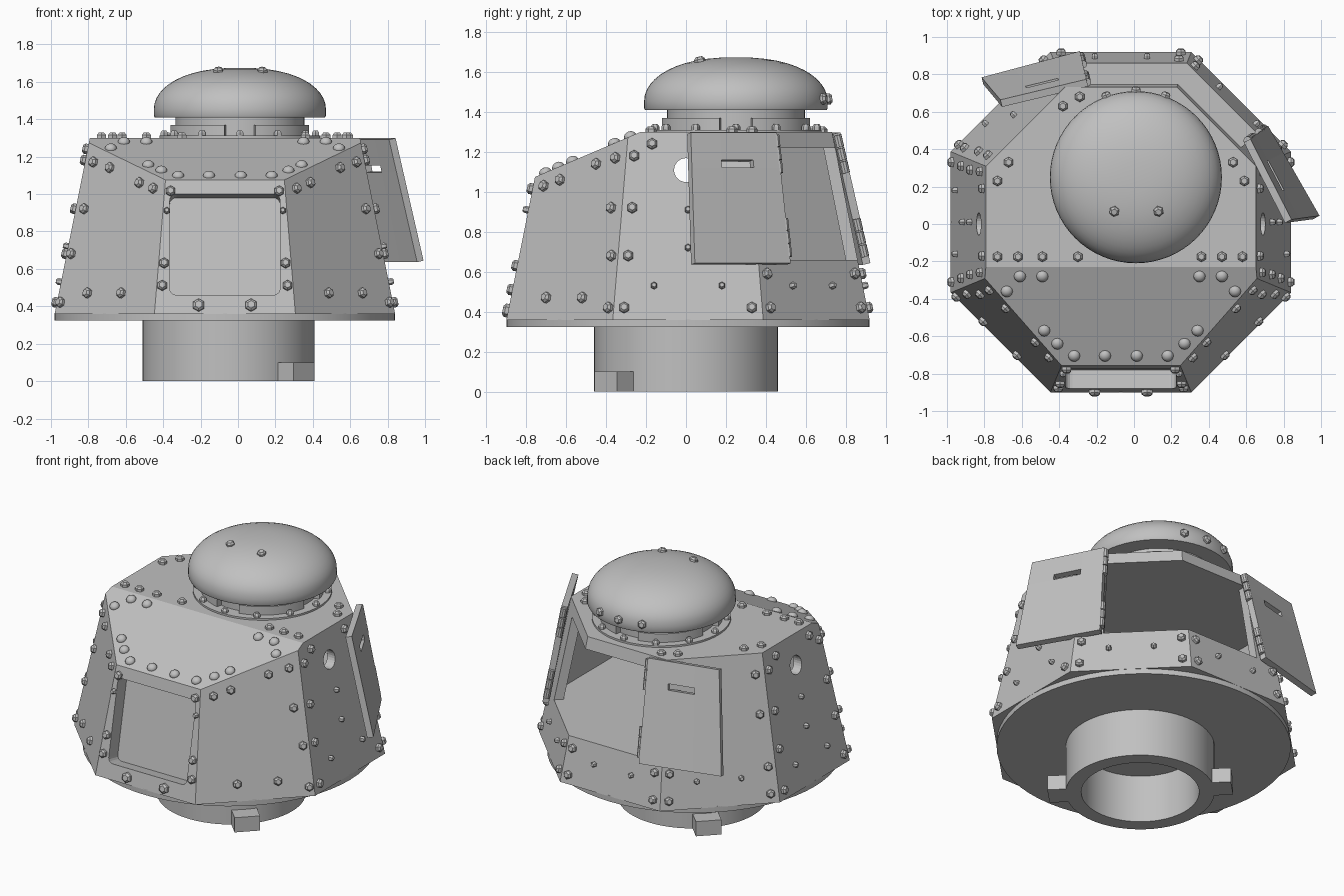
import bpy, bmesh, math
from mathutils import Vector, Matrix

cube = bpy.data.objects.get("Cube")
if cube:
    bpy.data.objects.remove(cube, do_unlink=True)

steel = bpy.data.materials.new("steel grey")
steel.use_nodes = True
GREY = (0.53, 0.53, 0.53, 1)
steel.diffuse_color = GREY
steel.node_tree.nodes["Principled BSDF"].inputs["Base Color"].default_value = GREY

CX, CY = -0.07, 0.01          # centre of the octagonal hull
BASE, ROOF, TILT = 0.36, 1.30, 0.2
DOME = (0.01, 0.25)


def apothem(z):
    return 0.91 - TILT * (z - BASE)


def finish(name, bm, smooth=False):
    bmesh.ops.recalc_face_normals(bm, faces=bm.faces)
    mesh = bpy.data.meshes.new(name)
    bm.to_mesh(mesh)
    bm.free()
    mesh.materials.append(steel)
    ob = bpy.data.objects.new(name, mesh)
    bpy.context.collection.objects.link(ob)
    bpy.ops.object.select_all(action="DESELECT")
    ob.select_set(True)
    bpy.context.view_layer.objects.active = ob
    if smooth:
        bpy.ops.object.shade_smooth_by_angle(angle=math.radians(35))
    return ob


def cut(ob, cutter):
    cutter.hide_render = True
    mod = ob.modifiers.new("cut", "BOOLEAN")
    mod.operation, mod.solver, mod.object = "DIFFERENCE", "EXACT", cutter
    bpy.context.view_layer.objects.active = ob
    bpy.ops.object.modifier_apply(modifier=mod.name)
    bpy.data.objects.remove(cutter, do_unlink=True)


def slice_off(bm, point, normal):
    res = bmesh.ops.bisect_plane(bm, geom=bm.verts[:] + bm.edges[:] + bm.faces[:],
                                 plane_co=point, plane_no=normal, clear_outer=True)
    edges = [e for e in res["geom_cut"] if isinstance(e, bmesh.types.BMEdge)]
    bmesh.ops.edgeloop_fill(bm, edges=edges)


def octagon(z0, z1, inset, drop):
    """Tapered octagon with the sloping front roof sliced off."""
    bm = bmesh.new()
    k = 1 / math.cos(math.pi / 8)
    place = Matrix.Translation((CX, CY, (z0 + z1) / 2)) @ Matrix.Rotation(math.pi / 8, 4, "Z")
    bmesh.ops.create_cone(bm, cap_ends=True, segments=8, radius1=(apothem(z0) - inset) * k,
                          radius2=(apothem(z1) - inset) * k, depth=z1 - z0, matrix=place)
    slice_off(bm, (0, -0.23, ROOF - drop), (0, -0.23, 0.54))
    return bm


def prism(name, outline, z0, z1):
    bm = bmesh.new()
    face = bm.faces.new([bm.verts.new((x, y, z0)) for x, y in outline])
    ext = bmesh.ops.extrude_face_region(bm, geom=[face])["geom"]
    bmesh.ops.translate(bm, vec=(0, 0, z1 - z0),
                        verts=[v for v in ext if isinstance(v, bmesh.types.BMVert)])
    if not any(len(f.verts) == len(outline) and f.calc_center_median().z < z0 + 0.001
               for f in bm.faces):
        bm.faces.new([v for v in bm.verts if v.co.z < z0 + 0.001])
    return finish(name, bm)


def lathe(name, profile, centre, closed=False, start=0.0, sweep=math.tau, steps=64):
    bm = bmesh.new()
    full = sweep > math.tau - 0.01
    rings = []
    for i in range(steps if full else steps + 1):
        a = start + sweep * i / steps
        rings.append([bm.verts.new((centre[0] + r * math.cos(a), centre[1] + r * math.sin(a), z))
                      for r, z in profile])
    n = len(profile)
    for i in range(steps):
        p, q = rings[i], rings[(i + 1) % len(rings)]
        for j in range(n if closed else n - 1):
            m = (j + 1) % n
            bm.faces.new((p[j], q[j], q[m], p[m]))
    if not full:
        bm.faces.new(rings[0])
        bm.faces.new(rings[-1])
    bmesh.ops.remove_doubles(bm, verts=bm.verts, dist=0.0001)
    return finish(name, bm, smooth=True)


def aim(point, normal):
    return Matrix.Translation(point) @ Vector(normal).to_track_quat("Z", "Y").to_matrix().to_4x4()


# Hull with hollow cabin, rear opening, front recess and side ports
hull = finish("hull", octagon(BASE, ROOF, 0, 0))
void = octagon(0.66, 1.22, 0.06, 0.08)
slice_off(void, (0, -0.6, 0), (0, -1, 0))
cut(hull, finish("cabin_cutter", void))
cut(hull, prism("rear_opening_cutter", [(-0.27, 0.5), (0.2, 0.2), (0.45, 0.3), (0.95, 0.75),
                                        (0.5, 1.1), (-0.27, 1.1)], 0.66, 1.22))
bm = bmesh.new()
z_mid = 0.73
box = aim((CX, CY - apothem(z_mid), z_mid), (0, -1, TILT))
bmesh.ops.create_cube(bm, size=1, matrix=box @ Matrix.Diagonal((0.59, 0.55, 0.2, 1)))
normal = Vector((0, -1, TILT)).normalized()
long_edges = [e for e in bm.edges
              if abs((e.verts[0].co - e.verts[1].co).normalized().dot(normal)) > 0.9]
bmesh.ops.bevel(bm, geom=long_edges, offset=0.035, segments=4, affect="EDGES", profile=0.5)
cut(hull, finish("front_recess_cutter", bm))
bm = bmesh.new()
bmesh.ops.create_cone(bm, cap_ends=True, segments=24, radius1=0.06, radius2=0.06, depth=2.4,
                      matrix=aim((CX, 0, 1.11), (1, 0, 0)))
cut(hull, finish("side_port_cutter", bm))

# Round base plate, mounting ring and its two lugs
lathe("base_plate", [(0, 0.325), (0.91, 0.325), (0.91, 0.365), (0, 0.365)], (CX, CY))
RING = (-0.05, 0)
lathe("mounting_ring", [(0.365, 0), (0.46, 0), (0.46, 0.33), (0.365, 0.33)], RING, closed=True)
for side, turn in (("front", -math.pi / 4), ("rear", 3 * math.pi / 4)):
    bm = bmesh.new()
    bmesh.ops.create_cube(bm, size=1, matrix=Matrix.Translation((*RING, 0.05))
                          @ Matrix.Rotation(turn, 4, "Z") @ Matrix.Translation((0.49, 0, 0))
                          @ Matrix.Diagonal((0.16, 0.16, 0.1, 1)))
    finish(side + "_ring_lug", bm)

# Cupola: flange, neck, four collar segments and domed cap
lathe("cupola_flange", [(0, 1.29), (0.43, 1.29), (0.43, 1.312), (0, 1.312)], DOME)
lathe("cupola_neck", [(0.345, 1.3), (0.345, 1.42), (0, 1.42)], DOME)
for i in range(4):
    gap = 0.22
    lathe("collar_segment", [(0.33, 1.3), (0.38, 1.3), (0.38, 1.37), (0.33, 1.37)], DOME,
          closed=True, start=i * math.pi / 2 + gap, sweep=math.pi / 2 - 2 * gap, steps=12)
cap = [(0, 1.41), (0.455, 1.41), (0.46, 1.42)]
for i in range(13):
    a = i / 12 * math.pi / 2
    cap.append((0.46 * math.cos(a) ** 0.85 if i < 12 else 0, 1.455 + 0.22 * math.sin(a)))
lathe("cupola_cap", cap, DOME)


# Open hatch doors with a vision slot, and their hinges
def door(side, hinge_top, free_top, hinge_low, free_low):
    ht, ft = Vector((*hinge_top, 1.295)), Vector((*free_top, 1.295))
    hl, fl = Vector((*hinge_low, 0.64)), Vector((*free_low, 0.64))
    bm = bmesh.new()
    grid = [[bm.verts.new(ht.lerp(ft, u).lerp(hl.lerp(fl, u), v)) for u in (0, 0.3, 0.66, 1)]
            for v in (0, 0.21, 0.27, 1)]
    for r in range(3):
        for c in range(3):
            if (r, c) != (1, 1):
                bm.faces.new((grid[r][c], grid[r][c + 1], grid[r + 1][c + 1], grid[r + 1][c]))
    ob = finish(side + "_hatch_door", bm)
    mod = ob.modifiers.new("thickness", "SOLIDIFY")
    mod.thickness, mod.offset = 0.04, 0
    bm = bmesh.new()
    for t in (0.06, 0.16, 0.26, 0.7, 0.8, 0.9):
        bmesh.ops.create_cone(bm, cap_ends=True, segments=10, radius1=0.022, radius2=0.022,
                              depth=0.06, matrix=aim(ht.lerp(hl, t), hl - ht))
    finish(side + "_hatch_hinges", bm)


door("left", (0.605, 0.445), (0.825, 0.015), (0.70, 0.515), (0.975, 0.035))
door("right", (-0.25, 0.755), (-0.71, 0.645), (-0.285, 0.905), (-0.81, 0.765))


# Hexagonal bolts on the walls
def bolt(bm, point, normal, r=0.028):
    for radius, low, high, taper in ((r, -0.005, 0.016, 1), (r, 0.016, 0.028, 0.6)):
        bmesh.ops.create_cone(bm, cap_ends=True, segments=6, radius1=radius,
                              radius2=radius * taper, depth=high - low,
                              matrix=aim(point, normal)
                              @ Matrix.Translation((0, 0, (low + high) / 2)))


def wall_bolts(name, degrees, spots, mirror=1):
    a = math.radians(degrees)
    bm = bmesh.new()
    for u, z, r in spots:
        d, u = apothem(z), u * mirror
        point = (CX + d * math.cos(a) - u * math.sin(a), CY + d * math.sin(a) + u * math.cos(a), z)
        bolt(bm, point, (math.cos(a), math.sin(a), TILT), r)
    finish(name, bm)


def both(spots):
    return [(s * u, z, r) for u, z, r in spots for s in (1, -1)]


B, S = 0.028, 0.018
front = both([(0.29, 1.015, B), (0.31, 0.91, S), (0.325, 0.63, B), (0.335, 0.51, B),
              (0.14, 0.405, 0.034)])
side = both([(0.28, 0.92, B), (0.3, 0.68, B), (0.32, 0.42, B), (0.27, 1.18, B),
             (0.18, 1.24, B), (0.17, 0.53, S)]) + [(0, 0.91, S), (0, 0.72, S)]
diagonal = [(0.26, 0.92, B), (0.31, 0.68, B), (0.145, 0.47, B), (-0.11, 0.47, B), (0.24, 1.17, B),
            (0.11, 1.14, B), (-0.13, 1.06, B), (-0.24, 1.03, B), (0.34, 0.42, B)]
rear = both([(0.32, 0.42, B), (0.31, 0.59, B), (0.14, 0.53, S)])
wall_bolts("front_bolts", -90, front)
wall_bolts("left_bolts", 0, side)
wall_bolts("right_bolts", 180, side)
wall_bolts("front_left_bolts", -45, diagonal)
wall_bolts("front_right_bolts", -135, diagonal, -1)
wall_bolts("rear_bolts", 90, rear)
wall_bolts("rear_left_bolts", 45, rear)
wall_bolts("rear_right_bolts", 135, rear + [(0.27, 0.92, B), (0.25, 1.17, B), (0, 0.9, S)])

# Round rivets on the sloping roof
bm = bmesh.new()
for u, y in ((0.42, -0.28), (0.54, -0.28), (0.61, -0.36), (0.41, -0.57), (0.34, -0.64),
             (0.25, -0.705), (0.085, -0.705)):
    for s in (1, -1):
        z = ROOF + (y + 0.23) * 0.23 / 0.54
        bmesh.ops.create_uvsphere(bm, u_segments=12, v_segments=8, radius=0.032,
                                  matrix=aim((CX + s * u, y, z), (0, -0.23, 0.54))
                                  @ Matrix.Diagonal((1, 1, 0.8, 1)))
finish("roof_rivets", bm, smooth=True)

# Bolts on the flat roof, the cupola flange and the cap
bm = bmesh.new()
for x, y in ((-0.73, -0.175), (-0.62, -0.175), (-0.49, -0.175), (-0.3, -0.175), (0.36, -0.175),
             (0.47, -0.175), (0.58, -0.175), (-0.73, 0.23), (-0.67, 0.33), (0.59, 0.23),
             (0.53, 0.33), (-0.38, 0.63), (-0.29, 0.68)):
    bolt(bm, (x, y, ROOF), (0, 0, 1))
for i in range(12):
    a = math.tau * i / 12
    bolt(bm, (DOME[0] + 0.405 * math.cos(a), DOME[1] + 0.405 * math.sin(a), 1.312), (0, 0, 1), 0.022)
finish("roof_bolts", bm)
bm = bmesh.new()
for x in (-0.105, 0.13):
    bolt(bm, (x, 0.07, 1.65), (x * 0.4, -0.25, 1))
for turn in (70, 90, 110):
    a = math.radians(turn)
    out = Vector((math.cos(a), math.sin(a), 0))
    bolt(bm, Vector((*DOME, 1.465)) + out * 0.455, out + Vector((0, 0, 0.15)))
finish("cap_bolts", bm)
